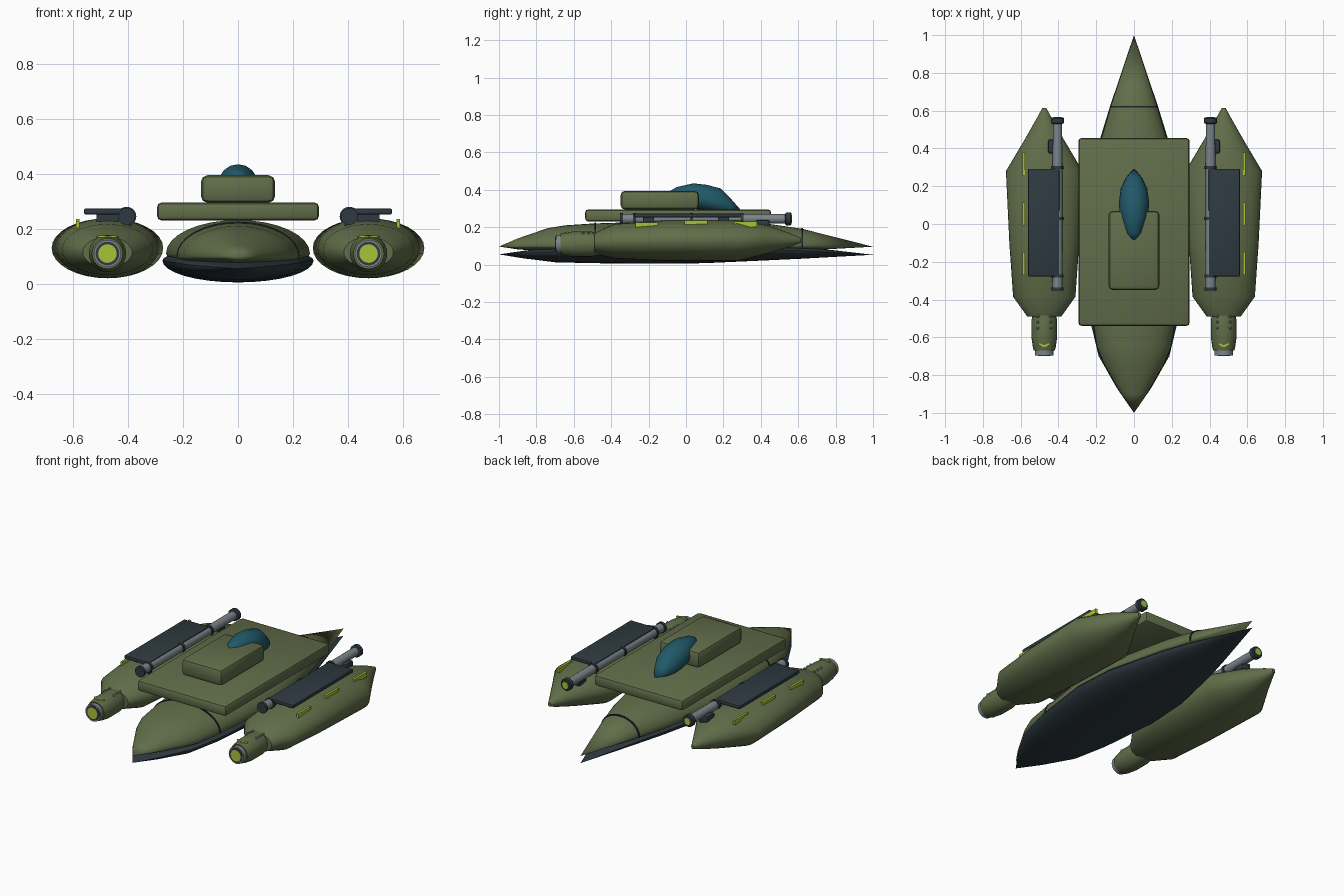
import bpy, bmesh, math
from mathutils import Matrix, Vector

if "Cube" in bpy.data.objects:
    bpy.data.objects.remove(bpy.data.objects["Cube"], do_unlink=True)


def material(name, r, g, b):
    m = bpy.data.materials.new(name)
    m.use_nodes = True
    m.diffuse_color = (r, g, b, 1)
    bsdf = next(n for n in m.node_tree.nodes if n.type == "BSDF_PRINCIPLED")
    bsdf.inputs["Base Color"].default_value = (r, g, b, 1)
    bsdf.inputs["Roughness"].default_value = 0.6
    return m


GREEN = material("olive green", 0.12, 0.155, 0.068)
DARK = material("dark slate", 0.027, 0.042, 0.052)
BLACK = material("seam black", 0.012, 0.014, 0.016)
TEAL = material("teal glass", 0.015, 0.1, 0.14)
GREY = material("steel grey", 0.2, 0.235, 0.26)
LIME = material("lime glow", 0.4, 0.54, 0.04)


def finish(name, bm, mat, angle=40):
    bmesh.ops.recalc_face_normals(bm, faces=bm.faces)
    me = bpy.data.meshes.new(name)
    bm.to_mesh(me)
    bm.free()
    me.materials.append(mat)
    ob = bpy.data.objects.new(name, me)
    bpy.context.collection.objects.link(ob)
    bpy.ops.object.select_all(action="DESELECT")
    ob.select_set(True)
    bpy.context.view_layer.objects.active = ob
    bpy.ops.object.shade_smooth_by_angle(angle=math.radians(angle))
    return ob


def loft(name, stations, mat, cx=0, sides=32):
    """Skin half-ellipse sections: (y, centre z, half width, rise, drop)."""
    bm = bmesh.new()
    rings = []
    for y, cz, w, up, down in stations:
        ring = []
        for i in range(sides):
            a = math.tau * i / sides
            s = math.sin(a)
            ring.append(bm.verts.new((cx + w * math.cos(a), y, cz + s * (up if s > 0 else down))))
        rings.append(ring)
    for a, b in zip(rings, rings[1:]):
        for i in range(sides):
            j = (i + 1) % sides
            bm.faces.new((a[i], a[j], b[j], b[i]))
    bm.faces.new(rings[0])
    bm.faces.new(rings[-1])
    bmesh.ops.remove_doubles(bm, verts=bm.verts, dist=1e-5)
    return finish(name, bm, mat)


def turned(name, profile, mat, cx, cz, sides=24):
    """Round part about a lengthwise axis, profile of (y, radius)."""
    return loft(name, [(y, cz, r, r, r) for y, r in profile], mat, cx, sides)


def box(name, centre, size, mat, bevel=0.0, turn=0.0):
    bm = bmesh.new()
    bmesh.ops.create_cube(bm, size=1)
    bmesh.ops.scale(bm, vec=Vector(size), verts=bm.verts)
    if bevel:
        bmesh.ops.bevel(bm, geom=bm.edges[:], offset=bevel, segments=2, profile=0.5, affect="EDGES")
    bmesh.ops.transform(bm, matrix=Matrix.Translation(centre) @ Matrix.Rotation(turn, 4, "Z"), verts=bm.verts)
    return finish(name, bm, mat, 30)


# Hull: green upper shell over a dark keel, both pointed at each end
loft("upper_hull", [
    (-1, 0.097, 0, 0, 0), (-0.9, 0.097, 0.068, 0.043, 0.015), (-0.74, 0.1, 0.16, 0.095, 0.03),
    (-0.65, 0.1, 0.197, 0.11, 0.04), (-0.5, 0.1, 0.22, 0.12, 0.045), (-0.15, 0.11, 0.262, 0.122, 0.05),
    (0.1, 0.11, 0.25, 0.122, 0.05), (0.45, 0.105, 0.175, 0.112, 0.04), (0.62, 0.1, 0.125, 0.092, 0.025),
    (1, 0.096, 0, 0, 0)], GREEN)
loft("lower_hull", [
    (-1, 0.055, 0, 0, 0), (-0.87, 0.062, 0.09, 0.012, 0.028), (-0.7, 0.07, 0.187, 0.025, 0.057),
    (-0.5, 0.078, 0.235, 0.038, 0.07), (-0.15, 0.085, 0.275, 0.045, 0.08), (0.1, 0.085, 0.26, 0.045, 0.077),
    (0.45, 0.08, 0.18, 0.03, 0.056), (0.62, 0.075, 0.128, 0.022, 0.043), (1, 0.053, 0, 0, 0)], DARK)

# Seam bands around the upper hull
loft("rear_seam", [(0.617, 0.1, 0.129, 0.097, 0.02), (0.626, 0.1, 0.126, 0.095, 0.02)], BLACK)
loft("front_seam", [(-0.49, 0.1, 0.224, 0.126, 0.02), (-0.48, 0.1, 0.224, 0.126, 0.02)], BLACK)

# Deck, cabin and canopy
box("deck", (0, -0.042, 0.263), (0.59, 0.995, 0.066), GREEN, 0.018)
box("cabin", (0, -0.14, 0.345), (0.27, 0.42, 0.1), GREEN, 0.024)
loft("canopy", [
    (-0.1, 0.385, 0, 0, 0), (-0.05, 0.375, 0.042, 0.04, 0.04), (0.04, 0.36, 0.073, 0.075, 0.06),
    (0.11, 0.345, 0.081, 0.082, 0.06), (0.185, 0.325, 0.07, 0.083, 0.05), (0.245, 0.305, 0.042, 0.042, 0.03),
    (0.295, 0.29, 0, 0, 0)], TEAL, sides=16)

for side, tag in ((1, "left_"), (-1, "right_")):
    px, gx = side * 0.475, side * 0.405
    ez, gz = 0.11, 0.245

    # Side pod
    loft(tag + "pod", [
        (-0.49, 0.115, 0.09, 0.055, 0.055), (-0.385, 0.125, 0.165, 0.092, 0.092),
        (-0.1, 0.13, 0.185, 0.108, 0.11), (0.28, 0.13, 0.203, 0.108, 0.11),
        (0.44, 0.135, 0.108, 0.075, 0.075), (0.56, 0.132, 0.04, 0.035, 0.035),
        (0.615, 0.13, 0.01, 0.012, 0.012)], GREEN, px)

    # Front nozzle with ring and lit lens
    turned(tag + "nozzle", [(-0.46, 0.058), (-0.51, 0.068), (-0.6, 0.068), (-0.655, 0.06), (-0.67, 0.056)],
           GREEN, px, ez)
    turned(tag + "nozzle_ring", [(-0.66, 0.05), (-0.695, 0.05), (-0.695, 0.043)], GREY, px, ez)
    turned(tag + "nozzle_bezel", [(-0.66, 0.043), (-0.697, 0.043)], DARK, px, ez)
    turned(tag + "nozzle_lens", [(-0.69, 0.034), (-0.7, 0.034)], LIME, px, ez, 16)
    for k in (-1, 1):
        for y in (-0.49, -0.52, -0.55):
            turned(tag + "bolt", [(y - 0.008, 0.004), (y, 0.008), (y + 0.008, 0.004)], GREY,
                   px + k * 0.034, ez + 0.058, 8)
        box(tag + "chevron", (px + k * 0.016, -0.64, 0.172), (0.036, 0.01, 0.008), LIME, turn=k * 0.4)

    # Armour panel on short supports
    box(tag + "panel", (side * 0.478, 0.007, 0.263), (0.165, 0.57, 0.022), DARK, 0.006)
    for y in (-0.2, 0.2):
        box(tag + "panel_support", (px, y, 0.24), (0.08, 0.06, 0.04), DARK)

    # Glow strips along the outer shoulder
    for y, z in ((0.318, 0.216), (0.053, 0.221), (-0.21, 0.212)):
        box(tag + "glow_strip", (side * 0.583, y, z), (0.013, 0.122, 0.028), LIME)

    # Long gun with clamps, muzzle and mount
    turned(tag + "gun_barrel", [(-0.34, 0.026), (0.55, 0.025)], GREY, gx, gz)
    turned(tag + "gun_muzzle", [(0.53, 0.026), (0.535, 0.035), (0.558, 0.035), (0.563, 0.03)], DARK, gx, gz)
    turned(tag + "muzzle_lens", [(0.56, 0.02), (0.566, 0.02)], LIME, gx, gz, 16)
    for y in (-0.345, -0.275, 0.03, 0.3):
        turned(tag + "gun_clamp", [(y - 0.008, 0.031), (y + 0.008, 0.031)], DARK, gx, gz)
    box(tag + "gun_mount", (side * 0.425, 0.41, 0.215), (0.06, 0.075, 0.05), DARK, 0.012)
    for y in (-0.275, 0.03):
        box(tag + "gun_foot", (side * 0.405, y, 0.215), (0.035, 0.03, 0.05), DARK)
